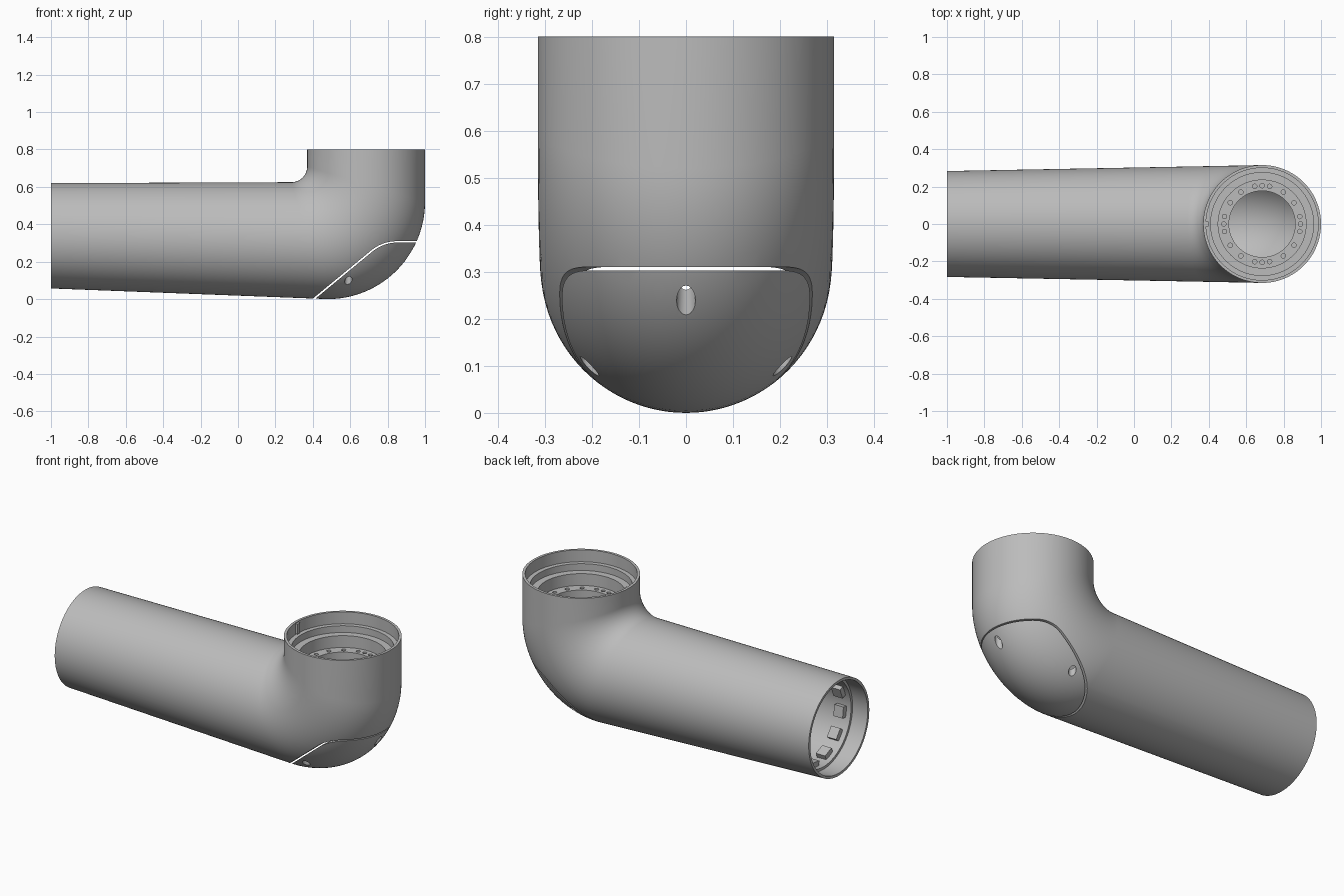
import bpy, bmesh
from math import sin, cos, pi, radians
from mathutils import Vector, Matrix

cube = bpy.data.objects.get("Cube")
if cube:
    bpy.data.objects.remove(cube, do_unlink=True)

SEG = 96
AXIS_X = 0.685   # centre of the upright collar

grey = bpy.data.materials.new("plain grey")
grey.use_nodes = True
grey.diffuse_color = (0.5, 0.5, 0.5, 1)
grey.node_tree.nodes["Principled BSDF"].inputs["Base Color"].default_value = (0.5, 0.5, 0.5, 1)


def make(name, bm):
    bmesh.ops.recalc_face_normals(bm, faces=bm.faces)
    mesh = bpy.data.meshes.new(name)
    bm.to_mesh(mesh)
    bm.free()
    mesh.materials.append(grey)
    ob = bpy.data.objects.new(name, mesh)
    bpy.context.collection.objects.link(ob)
    return ob


def skin(name, rings):
    """Closed loop of equal rings joined by quads."""
    bm = bmesh.new()
    loops = [[bm.verts.new(p) for p in ring] for ring in rings]
    for i, cur in enumerate(loops):
        nxt = loops[(i + 1) % len(loops)]
        for j in range(len(cur)):
            k = (j + 1) % len(cur)
            bm.faces.new((cur[j], cur[k], nxt[k], nxt[j]))
    return make(name, bm)


def prism(name, outline):
    """Extrude an x-z outline right through the body along y."""
    bm = bmesh.new()
    face = bm.faces.new([bm.verts.new((x, -0.6, z)) for x, z in outline])
    ext = bmesh.ops.extrude_face_region(bm, geom=[face])
    moved = [v for v in ext["geom"] if isinstance(v, bmesh.types.BMVert)]
    bmesh.ops.translate(bm, vec=(0, 1.2, 0), verts=moved)
    return make(name, bm)


def pins(name, places, radius, z, height):
    """Upright cylinders used as drill cutters."""
    bm = bmesh.new()
    for x, y in places:
        bmesh.ops.create_cone(bm, cap_ends=True, segments=24, radius1=radius, radius2=radius,
                              depth=height, matrix=Matrix.Translation((x, y, z)))
    return make(name, bm)


def boolean(ob, cutter, operation):
    mod = ob.modifiers.new("cut", 'BOOLEAN')
    mod.operation = operation
    mod.solver = 'EXACT'
    mod.object = cutter
    bpy.context.view_layer.update()
    graph = bpy.context.evaluated_depsgraph_get()
    result = bpy.data.meshes.new_from_object(ob.evaluated_get(graph))
    ob.modifiers.clear()
    ob.data = result


def section(a, b, ry, wall=0.0):
    """Ellipse across the bend from inner point a to outer point b."""
    a, b = Vector((a[0], 0, a[1])), Vector((b[0], 0, b[1]))
    mid, half = (a + b) / 2, (a - b) / 2
    half = half * (1 - wall / half.length)
    side = Vector((0, ry - wall, 0))
    return [mid + half * cos(2 * pi * i / SEG) + side * sin(2 * pi * i / SEG) for i in range(SEG)]


# Stations along the tube: straight arm, bend, collar
def bend(t):
    a = (0.285 + 0.085 * sin(t), 0.71 - 0.085 * cos(t))
    b = (0.48 + 0.52 * sin(t), 0.52 - 0.52 * cos(t))
    return a, b, 0.309 + 0.006 * sin(t)


arm_end = ((-1, 0.62), (-1, 0.057), 0.283)
arm_step = ((-0.9, 0.62), (-0.9, 0.053), 0.285)
elbow = [bend(radians(90) * i / 24) for i in range(25)]
collar_low = ((0.37, 0.73), (1, 0.73), 0.315)
collar_top = ((0.37, 0.8), (1, 0.8), 0.315)

rings = [section(*s) for s in [arm_end] + elbow + [collar_top]]
rings += [section(*s, 0.015) for s in (collar_top, collar_low)]
rings += [section(*s, 0.03) for s in [collar_low] + elbow[::-1] + [arm_step]]
rings += [section(*s, 0.015) for s in (arm_step, arm_end)]
housing = skin("elbow_housing", rings)
cover = housing.copy()
cover.data = housing.data.copy()
cover.name = "elbow_cover"
bpy.context.collection.objects.link(cover)

# Cover split line: diagonal, rounded into a level edge
p0, p1, p2 = Vector((0.72, 0.255)), Vector((0.78, 0.303)), Vector((0.86, 0.303))
edge = [Vector((0.29, -0.1))]
for i in range(11):
    t = i / 10
    edge.append(p0 * (1 - t) ** 2 + p1 * 2 * t * (1 - t) + p2 * t * t)
edge.append(Vector((1.2, 0.303)))
inner_cut = prism("cover_cutter", edge + [Vector((1.2, -0.1))])
gap = Vector((-0.006, 0.007))
outer_cut = prism("opening_cutter", [p + gap for p in edge] + [Vector((1.2, -0.12))])
boolean(cover, inner_cut, 'INTERSECT')
boolean(housing, outer_cut, 'DIFFERENCE')

# Screw holes in the cover
screw_cut = pins("screw_cutter", [(0.916, 0), (0.59, 0.205), (0.59, -0.205)], 0.02, 0.15, 0.6)
boolean(cover, screw_cut, 'DIFFERENCE')

# Stepped mounting seat inside the collar, with a ring of bolt holes
profile = [(0.305, 0.73), (0.275, 0.73), (0.275, 0.69), (0.235, 0.69),
           (0.235, 0.62), (0.177, 0.62), (0.177, 0.58), (0.305, 0.58)]
seat = skin("mounting_seat", [[(AXIS_X + r * cos(2 * pi * i / SEG), r * sin(2 * pi * i / SEG), z)
                               for i in range(SEG)] for r, z in profile])
angles = [11.25 + 22.5 * i for i in range(16)] + [90 * i for i in range(4)]
bolts = [(AXIS_X + 0.205 * cos(radians(a)), 0.205 * sin(radians(a))) for a in angles]
bolt_cut = pins("bolt_cutter", bolts, 0.012, 0.62, 0.05)
boolean(seat, bolt_cut, 'DIFFERENCE')

for helper in (inner_cut, outer_cut, screw_cut, bolt_cut):
    bpy.data.objects.remove(helper, do_unlink=True)

# Locking lugs around the inside of the arm's open end
bm = bmesh.new()
for i in range(12):
    place = (Matrix.Translation((-0.84, 0, 0.337)) @ Matrix.Rotation(radians(7.5 + 30 * i), 4, 'X')
             @ Matrix.Translation((0, 0.245, 0)) @ Matrix.Diagonal((0.06, 0.04, 0.065, 1)))
    bmesh.ops.create_cube(bm, size=1, matrix=place)
make("locking_lugs", bm)

# Small locating key inside the collar rim
bm = bmesh.new()
bmesh.ops.create_cube(bm, size=1, matrix=Matrix.Translation((0.388, 0, 0.765))
                      @ Matrix.Diagonal((0.02, 0.025, 0.06, 1)))
make("locating_key", bm)

# Smooth round walls, keep the machined edges crisp
bpy.ops.object.select_all(action='DESELECT')
for ob in (housing, cover, seat):
    ob.select_set(True)
bpy.context.view_layer.objects.active = housing
bpy.ops.object.shade_smooth_by_angle(angle=radians(30))
